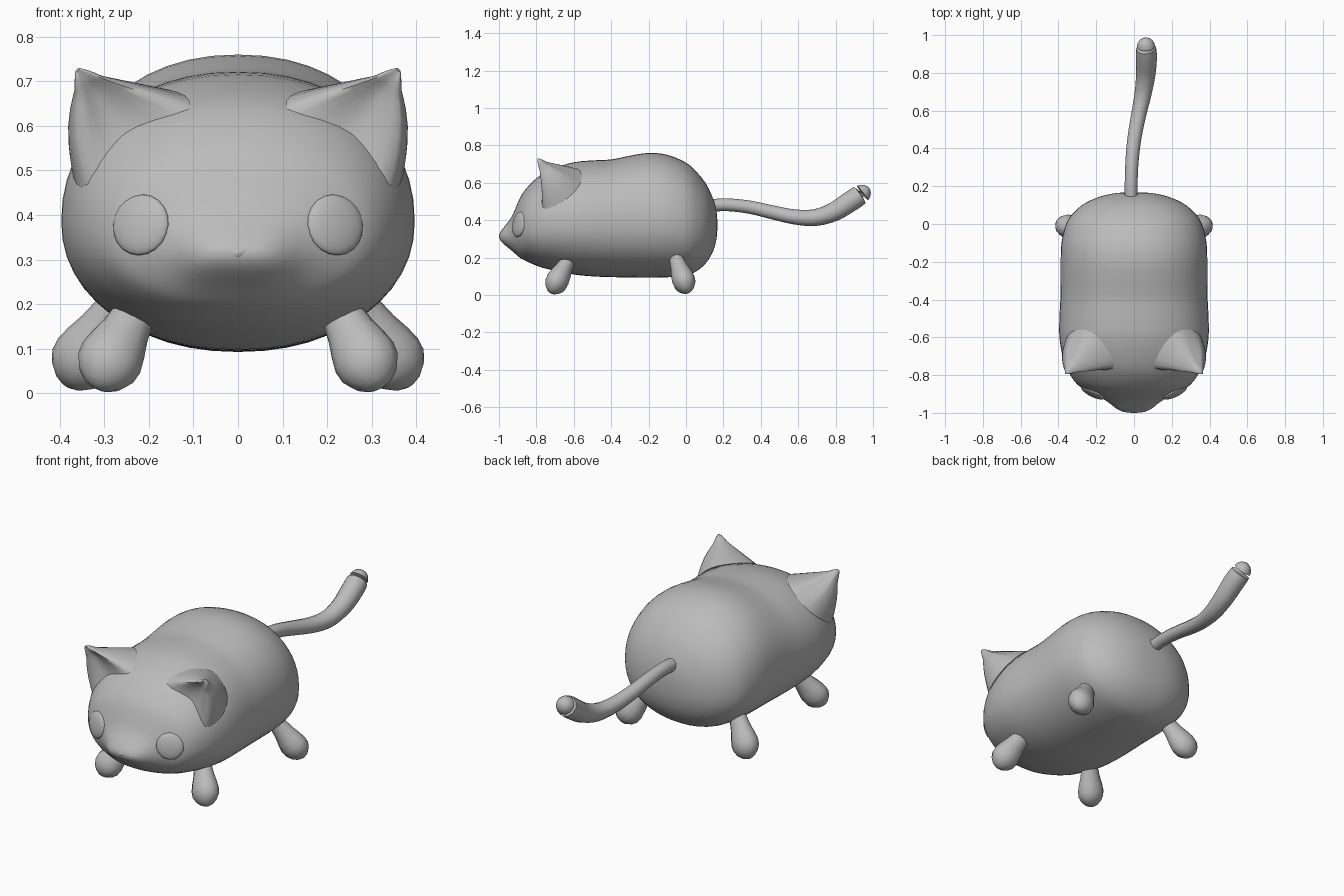
import bpy, bmesh, math
from mathutils import Vector

if "Cube" in bpy.data.objects:
    bpy.data.objects.remove(bpy.data.objects["Cube"])

grey = bpy.data.materials.new("plain grey")
grey.diffuse_color = (0.5, 0.5, 0.5, 1)
grey.use_nodes = True
grey.node_tree.nodes["Principled BSDF"].inputs["Base Color"].default_value = grey.diffuse_color


def spline(pts, steps, closed=False):
    """Catmull-Rom samples through points of any dimension."""
    n, out = len(pts), []
    for i in range(n if closed else n - 1):
        idx = [(i + k) % n if closed else min(max(i + k, 0), n - 1) for k in (-1, 0, 1, 2)]
        a, b, c, d = (pts[k] for k in idx)
        for s in range(steps):
            t = s / steps
            out.append([0.5 * (2 * q + (r - p) * t + (2 * p - 5 * q + 4 * r - u) * t * t
                               + (3 * q - p - 3 * r + u) * t ** 3)
                        for p, q, r, u in zip(a, b, c, d)])
    if not closed:
        out.append(list(pts[-1]))
    return out


def loft(name, rings, angle=60):
    """Skin a list of equal rings and close both ends."""
    bm = bmesh.new()
    vs = [[bm.verts.new(p) for p in ring] for ring in rings]
    n = len(vs[0])
    for a, b in zip(vs, vs[1:]):
        for i in range(n):
            bm.faces.new((a[i], a[(i + 1) % n], b[(i + 1) % n], b[i]))
    bm.faces.new(vs[0])
    bm.faces.new(vs[-1])
    bmesh.ops.recalc_face_normals(bm, faces=bm.faces)
    me = bpy.data.meshes.new(name)
    bm.to_mesh(me)
    bm.free()
    ob = bpy.data.objects.new(name, me)
    bpy.context.collection.objects.link(ob)
    finish(ob, angle)
    return ob


def finish(ob, angle=60):
    ob.data.materials.append(grey)
    bpy.ops.object.select_all(action='DESELECT')
    ob.select_set(True)
    bpy.context.view_layer.objects.active = ob
    bpy.ops.object.shade_smooth_by_angle(angle=math.radians(angle))


def tube(name, path, sides=12, flat=1.0):
    """Round tube along (x, y, z, radius) samples, optionally squashed in one direction."""
    rings = []
    for i, p in enumerate(path):
        a, b = path[max(i - 1, 0)], path[min(i + 1, len(path) - 1)]
        d = (Vector(b[:3]) - Vector(a[:3])).normalized()
        u = d.cross(Vector((0, 1, 0)) if abs(d.y) < 0.8 else Vector((0, 0, 1))).normalized()
        v = d.cross(u)
        rings.append([Vector(p[:3]) + p[3] * (u * math.cos(t) + v * flat * math.sin(t))
                      for t in (2 * math.pi * k / sides for k in range(sides))])
    return loft(name, rings)


# body and head in one skin: y, bottom, top, half width
profile = [(-.952, .335, .355, .015), (-.945, .30, .385, .08), (-.925, .255, .43, .16),
           (-.89, .205, .515, .235), (-.85, .18, .575, .30), (-.78, .15, .64, .348),
           (-.70, .13, .68, .378), (-.60, .11, .71, .395), (-.50, .10, .72, .395),
           (-.40, .096, .725, .39), (-.30, .094, .745, .388), (-.20, .093, .76, .388),
           (-.10, .095, .75, .384), (0, .105, .708, .36), (.06, .13, .655, .32),
           (.11, .175, .59, .26), (.145, .235, .515, .18), (.163, .30, .45, .10),
           (.168, .36, .39, .02)]
rings = []
for y, zb, zt, w in spline(profile, 3):
    zc, ring = zb + 0.46 * (zt - zb), []
    for k in range(48):
        c, s = math.cos(k * math.pi / 24), math.sin(k * math.pi / 24)
        x = w * math.copysign(abs(c) ** 0.93, c)
        z = zc + (zt - zc if s > 0 else zc - zb) * math.copysign(abs(s) ** 0.93, s)
        # muzzle swells forward from the face
        bump = 0.052 * math.exp(-(x / 0.125) ** 4 - ((z - 0.305) / 0.065) ** 2) if y < -.7 else 0
        ring.append((x, y - bump, z))
    rings.append(ring)
loft("body", rings)

# ears: rounded triangular base pulled to a blunt tip, front face dished
ear_base = [(.11, -.765, .64), (.22, -.765, .54), (.335, -.765, .46), (.372, -.66, .50),
            (.335, -.575, .58), (.24, -.565, .665), (.15, -.65, .68)]
tip = Vector((.352, -.79, .722))
for sx, side in ((1, "left"), (-1, "right")):
    rings = []
    base = [Vector(p) for p in spline(ear_base, 4, True)]
    for f in (1, .85, .7, .55, .4, .28, .18, .1, .04, .005):
        ring = []
        r = f if f > .2 else .2 * math.sqrt(1 - (1 - f / .2) ** 2)
        for k, b in enumerate(base):
            p = tip.lerp(b, r)
            p += Vector((.012, -.006, .01)) * (.2 - f) / .2 if f < .2 else Vector()
            arch = math.sin(math.pi * f)
            if k < 8:
                p.y += .022 * arch * math.sin(math.pi * k / 8)
            elif k < 18:
                p += Vector((.018, .004, 0)) * arch
            ring.append((p.x * sx, p.y, p.z))
        rings.append(ring)
    loft("ear_" + side, rings, 75)

# legs: narrow at the hip, swelling into a rounded foot
for sx, side in ((1, "left"), (-1, "right")):
    for name, foot, hip in (("front_leg_", (.288, -.69, .073), (.215, -.615, .21)),
                            ("back_leg_", (.347, -.012, .077), (.255, -.062, .22))):
        f, h = Vector(foot), Vector(hip)
        f.x, h.x = f.x * sx, h.x * sx
        d = (h - f).normalized()
        path = [(*(f + d * a), r) for a, r in
                ((-.073, .012), (-.064, .034), (-.045, .056), (-.02, .07), (.01, .073),
                 (.045, .066), (.085, .055), (.125, .048), (.16, .042))]
        tube(name + side, path, 12, .85)

# tail
tail = [(-.015, .13, .478, .034), (-.015, .22, .483, .034), (-.01, .34, .47, .035),
        (.003, .46, .443, .037), (.025, .58, .418, .040), (.048, .69, .414, .045),
        (.062, .79, .445, .051), (.066, .87, .495, .055), (.064, .93, .535, .053),
        (.060, .965, .562, .036), (.058, .978, .572, .010)]
tube("tail", spline(tail, 3), 12)

# eyes: shallow discs lying on the face
for sx, side in ((1, "left"), (-1, "right")):
    bpy.ops.mesh.primitive_uv_sphere_add(segments=20, ring_count=10)
    eye = bpy.context.object
    eye.name = "eye_" + side
    eye.scale = (.069, .069, .020)
    eye.location = (.218 * sx, -.893, .378)
    eye.rotation_euler = Vector((.42 * sx, -.86, .15)).to_track_quat('Z', 'Y').to_euler()
    finish(eye)

# nose: small rounded triangle
outline = spline([(-.024, .322), (0, .326), (.024, .322), (.012, .307), (0, .302), (-.012, .307)], 3, True)
loft("nose", [[(x * s, y, .315 + (z - .315) * s) for x, z in outline]
              for y, s in ((-.97, 1), (-.994, 1), (-1.0, .6))])
